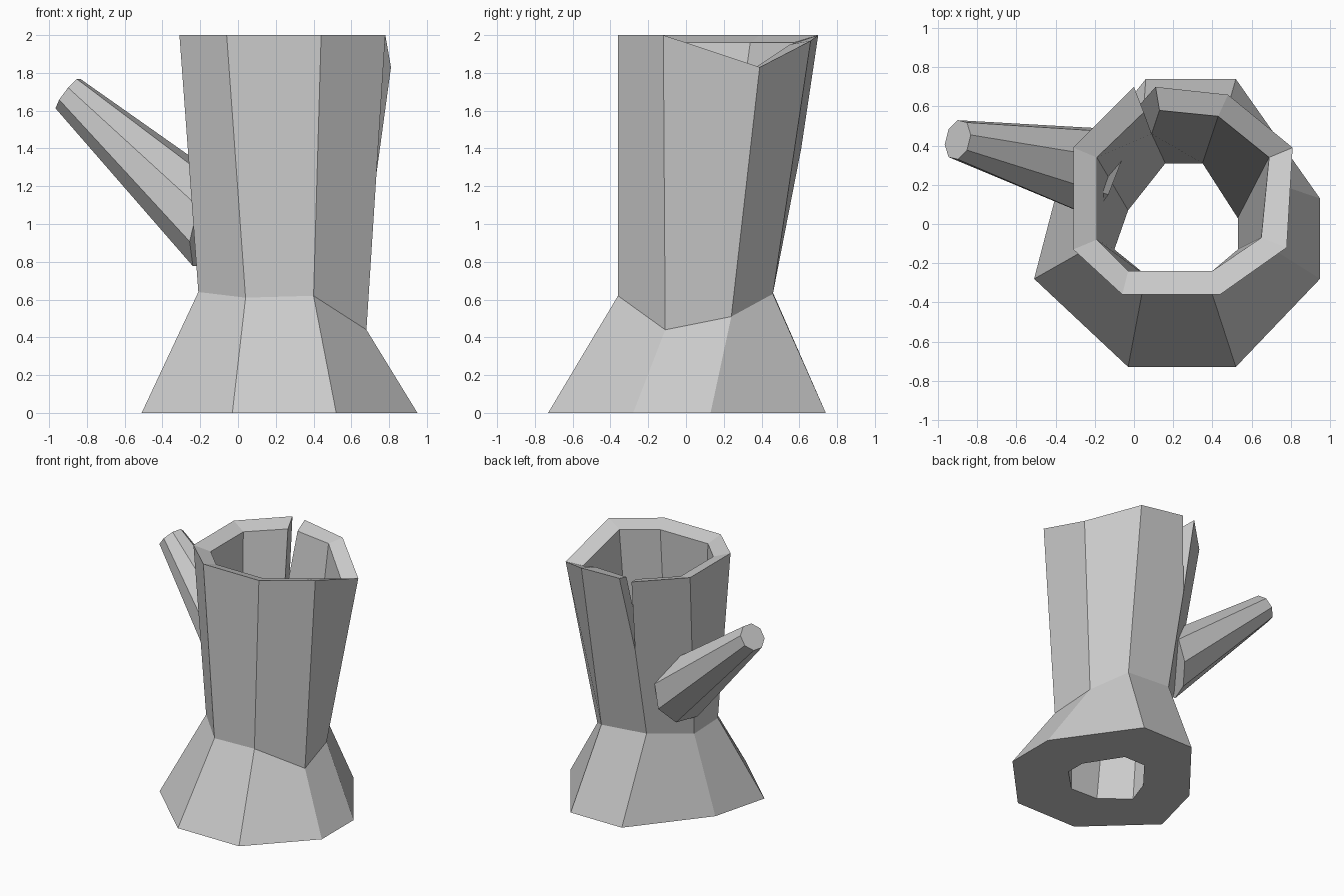
import bpy
import bmesh
from math import cos, sin, pi
from mathutils import Vector

default_cube = bpy.data.objects.get("Cube")
if default_cube:
    bpy.data.objects.remove(default_cube, do_unlink=True)


def make_material(name, colour):
    material = bpy.data.materials.new(name)
    material.use_nodes = True
    material.diffuse_color = colour
    material.node_tree.nodes["Principled BSDF"].inputs["Base Color"].default_value = colour
    return material


def finish(mesh_builder, name, material):
    """Weld, orient and store a flat shaded part."""
    bmesh.ops.remove_doubles(mesh_builder, verts=mesh_builder.verts, dist=0.0005)
    bmesh.ops.recalc_face_normals(mesh_builder, faces=mesh_builder.faces)
    mesh = bpy.data.meshes.new(name)
    mesh_builder.to_mesh(mesh)
    mesh_builder.free()
    mesh.materials.append(material)
    part = bpy.data.objects.new(name, mesh)
    bpy.context.scene.collection.objects.link(part)
    return part


def add_columns(builder, columns):
    return [[builder.verts.new(point) for point in column] for column in columns]


wood = make_material("grey_wood", (0.6, 0.6, 0.6, 1))

# Hollow stump: columns run from the right lip of the crack round to the left lip
crack_outer = (0.03, 0.61, 1.4)
crack_inner = (0.09, 0.46, 1.4)
root = (0.06, 0.74, 0)
waist = (0.04, 0.45, 0.66)
outer_columns = [
    [root, waist, crack_outer, (0.11, 0.7, 2)],
    [(0.52, 0.74, 0), (0.44, 0.46, 0.63), (0.48, 0.66, 1.97)],
    [(0.95, 0.13, 0), (0.63, 0.24, 0.51), (0.81, 0.39, 1.83)],
    [(0.95, -0.28, 0), (0.68, -0.11, 0.44), (0.78, -0.12, 2)],
    [(0.52, -0.73, 0), (0.4, -0.36, 0.62), (0.44, -0.36, 2)],
    [(-0.03, -0.73, 0), (0.04, -0.36, 0.61), (-0.06, -0.36, 2)],
    [(-0.51, -0.28, 0), (-0.21, -0.11, 0.64), (-0.31, -0.13, 2)],
    [(-0.39, 0.18, 0), (-0.2, 0.18, 0.62), (-0.31, 0.39, 2)],
    [root, waist, crack_outer, (0, 0.7, 2)],
]
hollow_base = (0.16, 0.31, 0)
inner_columns = [
    [hollow_base, crack_inner, (0.13, 0.58, 1.96)],
    [(0.35, 0.31, 0), (0.43, 0.55, 1.95)],
    [(0.53, 0.03, 0), (0.69, 0.34, 1.81)],
    [(0.53, -0.13, 0), (0.65, -0.07, 1.96)],
    [(0.35, -0.31, 0), (0.4, -0.24, 1.96)],
    [(0.11, -0.3, 0), (-0.03, -0.24, 1.96)],
    [(-0.1, -0.13, 0), (-0.19, -0.08, 1.96)],
    [(-0.03, 0.07, 0), (-0.19, 0.34, 1.96)],
    [hollow_base, crack_inner, (0.05, 0.57, 1.96)],
]
stump = bmesh.new()
outer = add_columns(stump, outer_columns)
inner = add_columns(stump, inner_columns)
for i in range(len(outer) - 1):
    a, b = outer[i], outer[i + 1]
    c, d = inner[i], inner[i + 1]
    stump.faces.new([a[0], a[1], b[1], b[0]])      # flared root
    stump.faces.new(a[1:] + b[:0:-1])              # trunk wall
    stump.faces.new(c + d[::-1])                   # hollow wall
    stump.faces.new([a[0], b[0], d[0], c[0]])      # underside
    stump.faces.new([a[-1], b[-1], d[-1], c[-1]])  # sloped rim
# Walls of the crack
for lip, hollow in ((outer[0], inner[0]), (outer[-1], inner[-1])):
    stump.faces.new([lip[-2], lip[-1], hollow[-1], hollow[-2]])
finish(stump, "hollow_stump", wood)


# Broken branch: tapered prism with an upright root end
def ring(builder, centre, normal, radius, sides=8):
    normal = Vector(normal).normalized()
    across = normal.cross(Vector((0, 0, 1))).normalized()
    up = across.cross(normal)
    points = []
    for k in range(sides):
        angle = 2 * pi * (k + 0.5) / sides
        offset = across * cos(angle) + up * sin(angle)
        points.append(builder.verts.new(Vector(centre) + offset * radius))
    return points


branch = bmesh.new()
base_ring = ring(branch, (-0.15, 0.26, 1.0), (-0.9, 0.35, 0.25), 0.25)
tip_ring = ring(branch, (-0.9, 0.43, 1.69), (-0.77, 0.19, 0.6), 0.105)
for k in range(len(base_ring)):
    n = (k + 1) % len(base_ring)
    branch.faces.new([base_ring[k], base_ring[n], tip_ring[n], tip_ring[k]])
branch.faces.new(base_ring)
branch.faces.new(tip_ring)
finish(branch, "broken_branch", wood)
